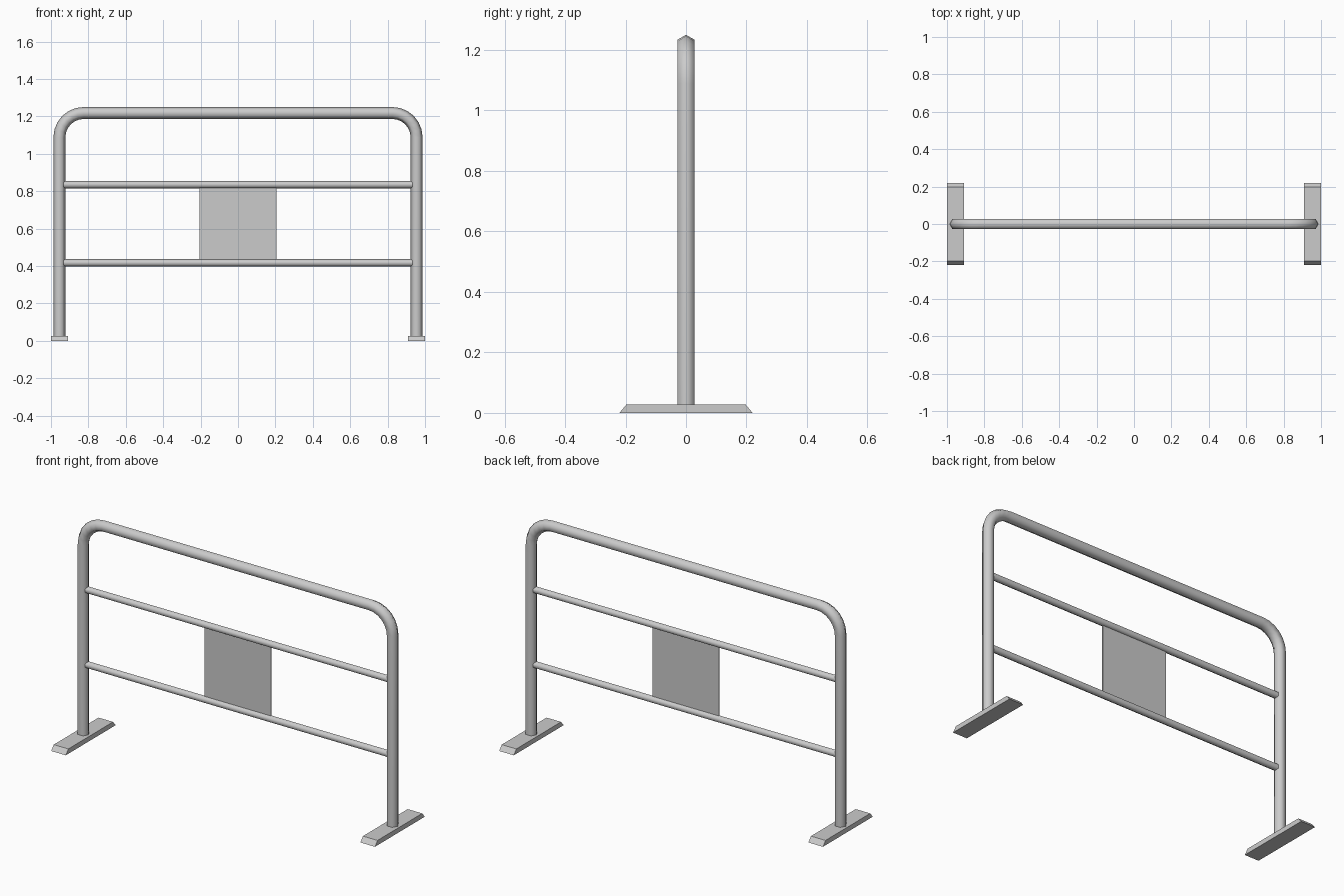
import bpy, bmesh
from math import sin, cos, pi, radians
from mathutils import Vector

if "Cube" in bpy.data.objects:
    bpy.data.objects.remove(bpy.data.objects["Cube"])


def finish(bm, name, smooth=None):
    bmesh.ops.recalc_face_normals(bm, faces=bm.faces)
    me = bpy.data.meshes.new(name)
    bm.to_mesh(me)
    bm.free()
    ob = bpy.data.objects.new(name, me)
    bpy.context.collection.objects.link(ob)
    if smooth:
        bpy.ops.object.select_all(action='DESELECT')
        ob.select_set(True)
        bpy.context.view_layer.objects.active = ob
        bpy.ops.object.shade_smooth_by_angle(angle=radians(smooth))
    return ob


def tube(name, path, radius, sides=6):
    """Sweep a polygon along an (x, z) path lying in the y = 0 plane."""
    bm = bmesh.new()
    pts = [Vector((x, 0, z)) for x, z in path]
    rings = []
    for i, p in enumerate(pts):
        a, b = pts[max(i - 1, 0)], pts[min(i + 1, len(pts) - 1)]
        t = (b - a).normalized()
        n = Vector((-t.z, 0, t.x))
        rings.append([bm.verts.new(p + radius * (n * cos(k * 2 * pi / sides)
                      + Vector((0, sin(k * 2 * pi / sides), 0))))
                      for k in range(sides)])
    for r, s in zip(rings, rings[1:]):
        for k in range(sides):
            j = (k + 1) % sides
            bm.faces.new((r[k], r[j], s[j], s[k]))
    bm.faces.new(rings[0])
    bm.faces.new(rings[-1])
    return finish(bm, name, 65)


def box(name, center, size, top_y=None):
    bm = bmesh.new()
    bmesh.ops.create_cube(bm, size=1)
    for v in bm.verts:
        sy = top_y if top_y and v.co.z > 0 else size[1]
        v.co = Vector((v.co.x * size[0], v.co.y * sy, v.co.z * size[2])) + Vector(center)
    return finish(bm, name)


# Bent outer frame: two posts and top bar with rounded corners
X, TOP, BEND, N = 0.955, 1.218, 0.13, 6
arc = [(X - BEND + BEND * cos(i * pi / 2 / N), TOP - BEND + BEND * sin(i * pi / 2 / N))
       for i in range(N + 1)]
half = [(X, 0.015)] + arc
tube("outer_frame", half + [(-x, z) for x, z in reversed(half)], 0.032)

# Horizontal rails
for name, z in (("lower_rail", 0.417), ("upper_rail", 0.835)):
    tube(name, [(-0.932, z), (0.932, z)], 0.02)

# Thin centre panel between the rails
box("centre_panel", (0, 0, 0.626), (0.412, 0.006, 0.40))

# Foot plates with sloped ends
for name, s in (("left_foot", -1), ("right_foot", 1)):
    box(name, (s * X, 0, 0.0135), (0.09, 0.44, 0.027), 0.395)
